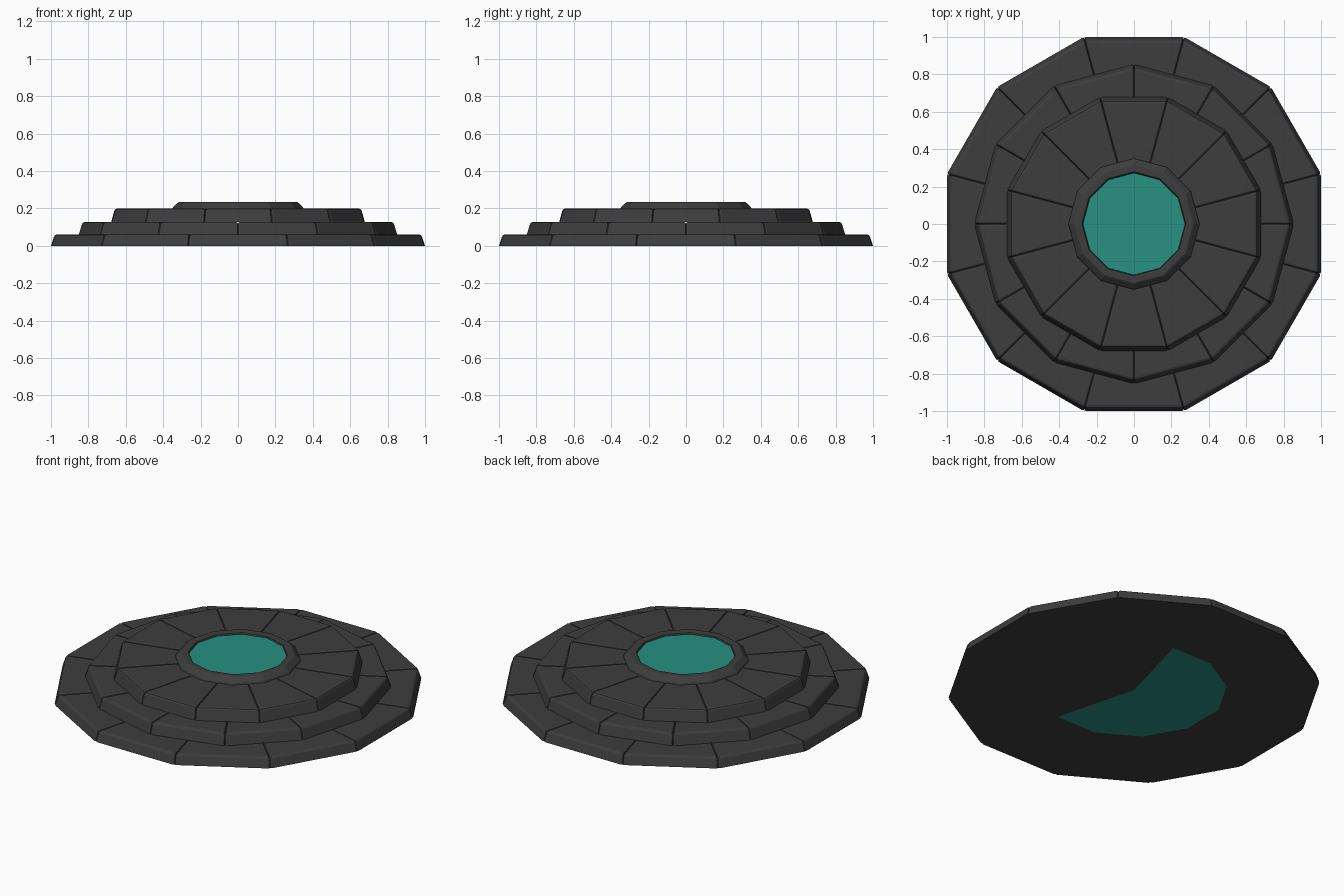
import bpy, bmesh
from math import cos, sin, radians, pi

if "Cube" in bpy.data.objects:
    bpy.data.objects.remove(bpy.data.objects["Cube"])

N = 12
SEC = cos(pi / N)


def material(name, rgb):
    m = bpy.data.materials.new(name)
    m.diffuse_color = (*rgb, 1)
    m.use_nodes = True
    m.node_tree.nodes["Principled BSDF"].inputs["Base Color"].default_value = m.diffuse_color
    return m


STONE = material("dark_stone", (0.047, 0.047, 0.047))
TEAL = material("teal_glow", (0.021, 0.28, 0.22))


def finish(bm, name, *mats):
    bmesh.ops.recalc_face_normals(bm, faces=bm.faces[:])
    me = bpy.data.meshes.new(name)
    bm.to_mesh(me)
    bm.free()
    for m in mats:
        me.materials.append(m)
    ob = bpy.data.objects.new(name, me)
    bpy.context.collection.objects.link(ob)
    return ob


def polar(r, deg, z):
    return (r * cos(radians(deg)), r * sin(radians(deg)), z)


def stone_block(name, mid, inner, outer, z0, z1):
    """Wedge stone with a leaning outer face and eased edges (sizes are apothems)."""
    bm = bmesh.new()
    low, high = [], []
    for r, a in ((inner, -15), (outer, -15), (outer, 15), (inner, 15)):
        low.append(bm.verts.new(polar(r / SEC, mid + a, z0)))
        rt = r - 0.02 if r == outer else r
        high.append(bm.verts.new(polar(rt / SEC, mid + a, z1)))
    bm.faces.new(low[::-1])
    bm.faces.new(high)
    for i in range(4):
        j = (i + 1) % 4
        bm.faces.new((low[i], low[j], high[j], high[i]))
    # ease the outer, top and side edges; keep the base and the hidden end sharp
    eased = [e for e in bm.edges
             if not all(v in low for v in e.verts)
             and not all(v in (low[0], low[3], high[0], high[3]) for v in e.verts)]
    bmesh.ops.bevel(bm, geom=eased, offset=0.011, segments=2, profile=0.5, affect='EDGES')
    return finish(bm, name, STONE)


# Three stepped tiers of twelve stones, the middle one turned half a stone
tiers = [("lower", 0.50, 1.00, 0.0, 0.06, 0),
         ("middle", 0.40, 0.825, 0.06, 0.127, 15),
         ("upper", 0.25, 0.678, 0.127, 0.199, 0)]
for name, inner, outer, z0, z1, turn in tiers:
    for k in range(N):
        stone_block(f"{name}_stone_{k + 1}", turn + 30 * k, inner, outer, z0, z1)

# Raised rim round the pool, a closed profile swept round twelve sides
profile = [(0.352, 0.195), (0.347, 0.208), (0.322, 0.230), (0.315, 0.234),
           (0.283, 0.234), (0.277, 0.230), (0.270, 0.195)]
bm = bmesh.new()
rings = [[bm.verts.new(polar(r, 30 * k, z)) for r, z in profile] for k in range(N)]
for k in range(N):
    a, b = rings[k], rings[(k + 1) % N]
    for i in range(len(profile)):
        j = (i + 1) % len(profile)
        bm.faces.new((a[i], b[i], b[j], a[j]))
finish(bm, "pool_rim", STONE)

# Teal pool surface inside the rim
bm = bmesh.new()
low = [bm.verts.new(polar(0.273, 30 * k, 0.19)) for k in range(N)]
high = [bm.verts.new(polar(0.273, 30 * k, 0.221)) for k in range(N)]
bm.faces.new(low[::-1])
bm.faces.new(high)
for k in range(N):
    j = (k + 1) % N
    bm.faces.new((low[k], low[j], high[j], high[k]))
finish(bm, "pool_surface", TEAL)

# Underside core: twelve segments, seven of them showing teal
bm = bmesh.new()
bottom, top = bm.verts.new((0, 0, 0)), bm.verts.new((0, 0, 0.06))
rim = [[bm.verts.new(polar(0.50 / SEC, 15 + 30 * k, z)) for z in (0, 0.06)] for k in range(N)]
for k in range(N):
    a, b = rim[k], rim[(k + 1) % N]
    faces = [bm.faces.new((bottom, b[0], a[0])), bm.faces.new((top, a[1], b[1])),
             bm.faces.new((a[0], b[0], b[1], a[1]))]
    for f in faces:
        f.material_index = 1 if 2 <= k <= 8 else 0
finish(bm, "underside_core", STONE, TEAL)
